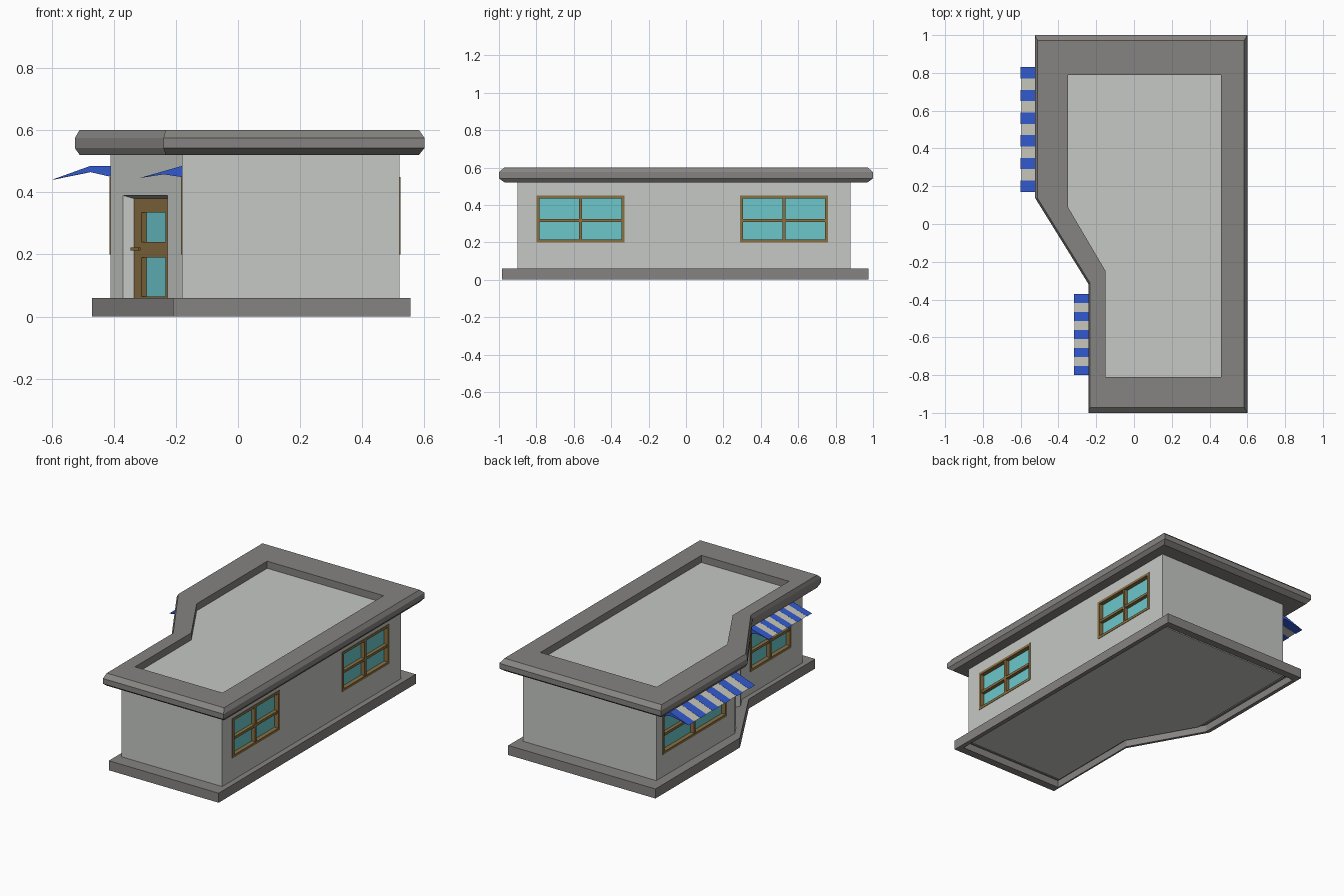
import bpy
import bmesh
from mathutils import Vector

if "Cube" in bpy.data.objects:
    bpy.data.objects.remove(bpy.data.objects["Cube"], do_unlink=True)


def material(name, rgb):
    m = bpy.data.materials.new(name)
    m.use_nodes = True
    m.diffuse_color = (*rgb, 1)
    m.node_tree.nodes["Principled BSDF"].inputs["Base Color"].default_value = (*rgb, 1)
    return m


PLASTER = material("pale plaster", (0.56, 0.58, 0.55))
STONE = material("grey stone", (0.24, 0.23, 0.22))
WOOD = material("brown wood", (0.25, 0.16, 0.055))
GLASS = material("aqua glass", (0.15, 0.57, 0.60))
BLUE = material("blue cloth", (0.032, 0.10, 0.62))
CREAM = material("cream cloth", (0.56, 0.56, 0.49))


def add_loft(bm, loops):
    """Skin a stack of equal-length loops and cap both ends."""
    rings = [[bm.verts.new(p) for p in loop] for loop in loops]
    for a, b in zip(rings, rings[1:]):
        for i in range(len(a)):
            j = (i + 1) % len(a)
            bm.faces.new((a[i], a[j], b[j], b[i]))
    bm.faces.new(rings[0])
    return bm.faces.new(rings[-1])


def finish(name, bm, *mats):
    bmesh.ops.recalc_face_normals(bm, faces=bm.faces)
    mesh = bpy.data.meshes.new(name)
    bm.to_mesh(mesh)
    bm.free()
    for m in mats:
        mesh.materials.append(m)
    ob = bpy.data.objects.new(name, mesh)
    bpy.context.scene.collection.objects.link(ob)
    return ob


def loft(name, loops, *mats):
    """Loft whose last cap takes the last material."""
    bm = bmesh.new()
    add_loft(bm, loops).material_index = len(mats) - 1
    return finish(name, bm, *mats)


def boxes(name, place, sizes, mat):
    """Boxes (u0, u1, w0, w1, z0, z1) on a wall: u along it, w outward."""
    bm = bmesh.new()
    for u0, u1, w0, w1, z0, z1 in sizes:
        add_loft(bm, [[place(u, w, z) for u, w in ((u0, w0), (u1, w0), (u1, w1), (u0, w1))]
                      for z in (z0, z1)])
    return finish(name, bm, mat)


def plan(left, right, front, back, step, y_low, y_high):
    """Footprint with a slanted step on the right-hand side."""
    return [(left, back), (left, y_high), (step, y_low), (step, front),
            (right, front), (right, back)]


def at(outline, z, s=1):
    return [(x * s, y * s, z) for x, y in outline]


# Footprints
base_plan = plan(-0.47, 0.555, -0.985, 0.975, -0.21, -0.325, 0.135)
wall_plan = plan(-0.41, 0.52, -0.90, 0.88, -0.18, -0.30, 0.10)
roof_plan = plan(-0.525, 0.60, -1.0, 1.0, -0.24, -0.32, 0.14)
deck_plan = plan(-0.35, 0.46, -0.81, 0.79, -0.15, -0.25, 0.09)

# Plinth, hollow beneath, with two floor panels
loft("plinth", [at(base_plan, 0.06), at(base_plan, 0), at(base_plan, 0, 0.95),
                at(base_plan, 0.045, 0.95)], STONE)
front_floor = [(-0.19, -0.92), (0.51, -0.92), (0.51, -0.1), (-0.19, -0.16)]
back_floor = [(-0.43, 0.91), (0.51, 0.91), (0.51, 0.5), (-0.43, 0.13)]
for name, outline in (("front_floor_panel", front_floor), ("back_floor_panel", back_floor)):
    loft(name, [at(outline, 0.046), at(outline, 0.039)], PLASTER)

# Walls
walls = loft("walls", [at(wall_plan, 0.03), at(wall_plan, 0.53)], PLASTER)

# Roof slab with chamfered rim and sunken deck
loft("roof", [at(roof_plan, 0.52, 0.97), at(roof_plan, 0.542), at(roof_plan, 0.575),
              at(roof_plan, 0.60, 0.972), at(deck_plan, 0.60), at(deck_plan, 0.555)],
     STONE, PLASTER)


def cut(cutter):
    cutter.hide_render = True
    mod = walls.modifiers.new("opening", "BOOLEAN")
    mod.object = cutter
    mod.operation = "DIFFERENCE"
    mod.solver = "EXACT"
    bpy.context.view_layer.objects.active = walls
    bpy.ops.object.modifier_apply(modifier=mod.name)
    bpy.data.objects.remove(cutter, do_unlink=True)


# Wall placements
def on_left(u, w, z):
    return (0.52 + w, u, z)


def on_right_back(u, w, z):
    return (-0.41 - w, u, z)


def on_right_front(u, w, z):
    return (-0.18 - w, u, z)


corner = Vector((-0.18, -0.30, 0))
along = (Vector((-0.41, 0.10, 0)) - corner).normalized()
outward = Vector((-along.y, along.x, 0))


def on_slant(u, w, z):
    return corner + along * u + outward * w + Vector((0, 0, z))


# Windows: four panes each
def window(name, place, u0, u1, z0=0.20, z1=0.45):
    edge, bar = 0.016, 0.008
    um, zm = (u0 + u1) / 2, (z0 + z1) / 2 - 0.008
    cut(boxes("cutter", place, [(u0, u1, -0.04, 0.02, z0, z1)], PLASTER))
    back, face = -0.032, 0.003
    boxes(name + "_frame", place, [
        (u0, u0 + edge, back, face, z0, z1), (u1 - edge, u1, back, face, z0, z1),
        (u0 + edge, u1 - edge, back, face, z0, z0 + edge),
        (u0 + edge, u1 - edge, back, face, z1 - edge, z1),
        (um - bar, um + bar, back, 0, z0 + edge, z1 - edge),
        (u0 + edge, u1 - edge, back, -0.002, zm - bar, zm + bar)], WOOD)
    boxes(name + "_glass", place, [(u0, u1, -0.036, -0.024, z0, z1)], GLASS)


window("left_front_window", on_left, -0.80, -0.33)
window("left_back_window", on_left, 0.29, 0.76)
window("right_back_window", on_right_back, 0.18, 0.82)
window("right_front_window", on_right_front, -0.79, -0.38)


# Door in a splayed opening
def door_loop(w, u0, u1, top):
    return [on_slant(u, w, z) for u, z in ((u0, 0.05), (u1, 0.05), (u1, top), (u0, top))]


cut(loft("cutter", [door_loop(0.003, 0.092, 0.383, 0.391), door_loop(-0.03, 0.11, 0.363, 0.38),
                    door_loop(-0.06, 0.11, 0.363, 0.38)], PLASTER))
d0, d1, g0, g1 = 0.11, 0.363, 0.16, 0.313
boxes("door", on_slant, [(a, b, -0.06, -0.03, 0.05, 0.38) for a, b in ((d0, g0), (g1, d1))]
      + [(g0, g1, -0.06, -0.03, a, b) for a, b in ((0.05, 0.065), (0.19, 0.24), (0.335, 0.38))],
      WOOD)
boxes("door_glass", on_slant, [(g0, g1, -0.058, -0.048, 0.06, 0.34)], GLASS)
boxes("door_handle", on_slant, [(0.335, 0.345, -0.03, -0.012, 0.212, 0.222),
                                (0.295, 0.347, -0.016, -0.008, 0.212, 0.222)], WOOD)


# Striped awnings
def awning(name, place, y0, y1, count, profile):
    step = (y1 - y0) / count
    for colour, start, mat in (("blue", 0, BLUE), ("cream", 1, CREAM)):
        bm = bmesh.new()
        for i in range(start, count, 2):
            a = y0 + i * step
            add_loft(bm, [[place(y, w * (1 - 0.02 * start), z) for w, z in profile]
                          for y in (a, a + step)])
        finish(f"{name}_{colour}_stripes", bm, mat)


awning("back_awning", on_right_back, 0.17, 0.83, 11,
       [(0, 0.485), (0.065, 0.485), (0.19, 0.44), (0.065, 0.465), (0, 0.45)])
awning("front_awning", on_right_front, -0.80, -0.37, 9,
       [(0, 0.485), (0.137, 0.446), (0.06, 0.458), (0, 0.449)])
